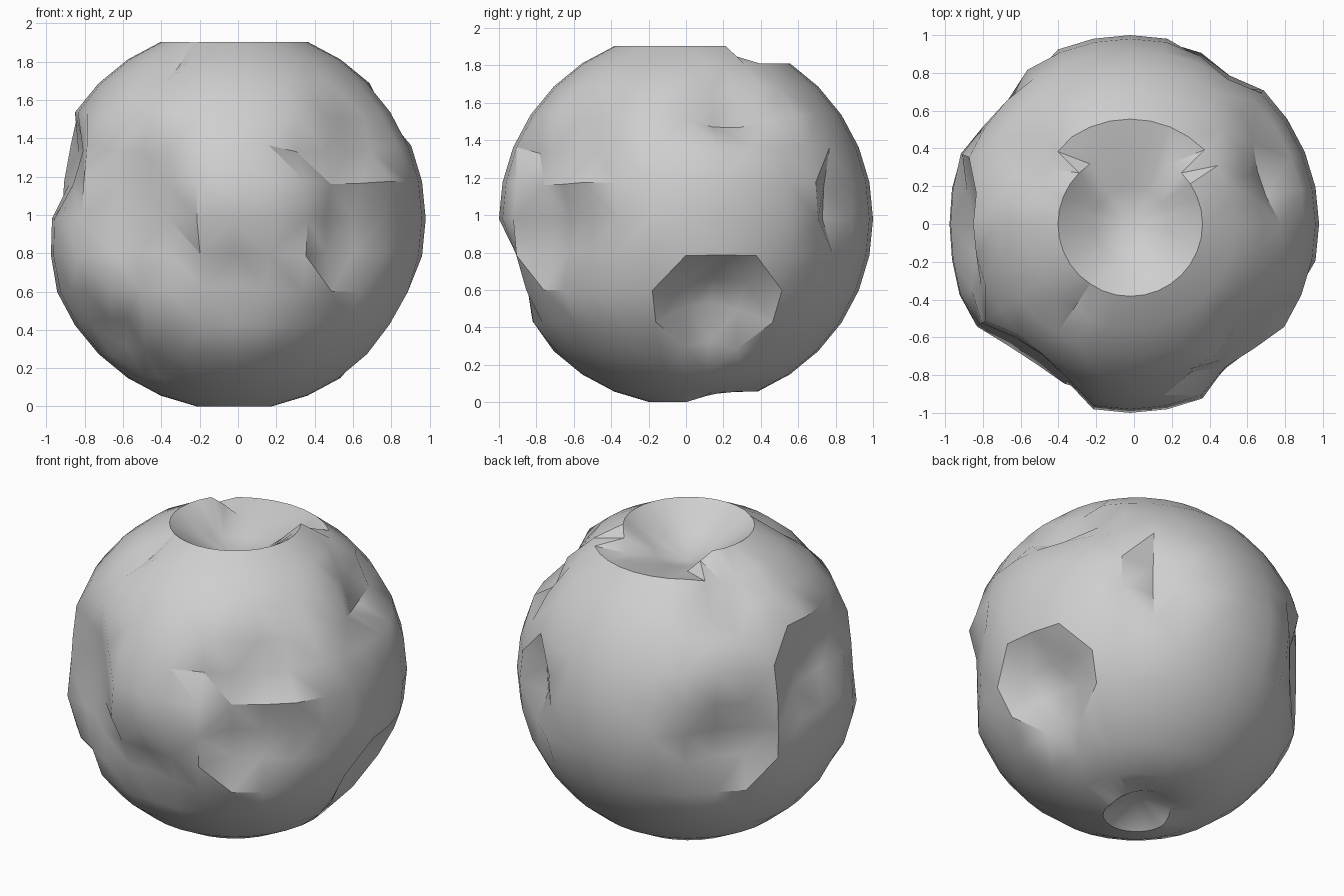
import bpy, bmesh
from math import atan2, asin, degrees, sqrt
from mathutils import Vector

if "Cube" in bpy.data.objects:
    bpy.data.objects.remove(bpy.data.objects["Cube"], do_unlink=True)

# Dents: azimuth, elevation, half width, half height (degrees), depth
DENTS = [
    (184, 17, 27, 15, .19),    # right side, upper hollow
    (180, 3, 34, 20, .05),     # right side, worn middle
    (148, 48, 22, 15, .07),    # back right shoulder
    (234, 4, 24, 30, .16),     # front right hollow
    (218, -38, 18, 16, .07),   # front right underside fold
    (139, -4, 21, 20, .16),    # back right hollow
    (58, 3, 12, 17, .13),      # back slot
    (10, -30, 22, 19, .20),    # left side, lower hollow
    (18, 35, 22, 13, .13),     # left side, upper nick
    (-52, -3, 15, 21, .16),    # front left crack
    (-33, -4, 21, 13, .07),    # front left crack floor
    (-64, 22, 14, 11, .09),    # front left flap
    (-41, 25, 12, 14, .12),    # top of the crack
    (-92, -18, 24, 17, .10),   # front lower dent
    (233, 55, 9, 14, .06),     # nick below the top rim
]


def dent_depth(az, el):
    """Deepest dent acting at a direction."""
    depth = 0
    for a, e, width, height, d in DENTS:
        turn = (az - a + 180) % 360 - 180
        t = sqrt((turn / width) ** 2 + ((el - e) / height) ** 2)
        if t < 1:
            depth = max(depth, d * (1 - t ** 2))
    return depth


# Battered ball
bm = bmesh.new()
bmesh.ops.create_uvsphere(bm, u_segments=32, v_segments=16, radius=1)
for v in bm.verts:
    n = v.co.copy()
    az = degrees(atan2(n.y, n.x))
    el = degrees(asin(max(-1, min(1, n.z))))
    backward = max(0, n.y) / max(.01, sqrt(n.x ** 2 + n.y ** 2))
    if el > 85:                      # bottom of the top pit
        v.co.z = .69
    elif el > 75:                    # wall of the top pit
        v.co.z = .79 - .05 * backward
    elif el > 65 and backward > .6:  # broken back of the rim
        v.co.z -= .13 * min(1, (backward - .6) * 4)
    elif el < -85:                   # underside pit
        v.co.z = -.84
    elif el < -75:                   # rim underneath, worn at the back
        v.co.z = -.98 + .06 * backward
    else:
        v.co = n * (1 - dent_depth(az, el))
bmesh.ops.translate(bm, verts=bm.verts, vec=Vector((-.02, 0, .98)))
bmesh.ops.triangulate(bm, faces=bm.faces)
bmesh.ops.recalc_face_normals(bm, faces=bm.faces)
mesh = bpy.data.meshes.new("dented_ball")
bm.to_mesh(mesh)
bm.free()
ball = bpy.data.objects.new("dented_ball", mesh)
bpy.context.collection.objects.link(ball)

# Plain grey material
grey = bpy.data.materials.new("light_grey")
grey.use_nodes = True
colour = (.62, .62, .62, 1)
grey.diffuse_color = colour
grey.node_tree.nodes["Principled BSDF"].inputs["Base Color"].default_value = colour
mesh.materials.append(grey)

# Smooth shading with sharp creases
bpy.ops.object.select_all(action="DESELECT")
ball.select_set(True)
bpy.context.view_layer.objects.active = ball
bpy.ops.object.shade_smooth_by_angle(angle=.6)
